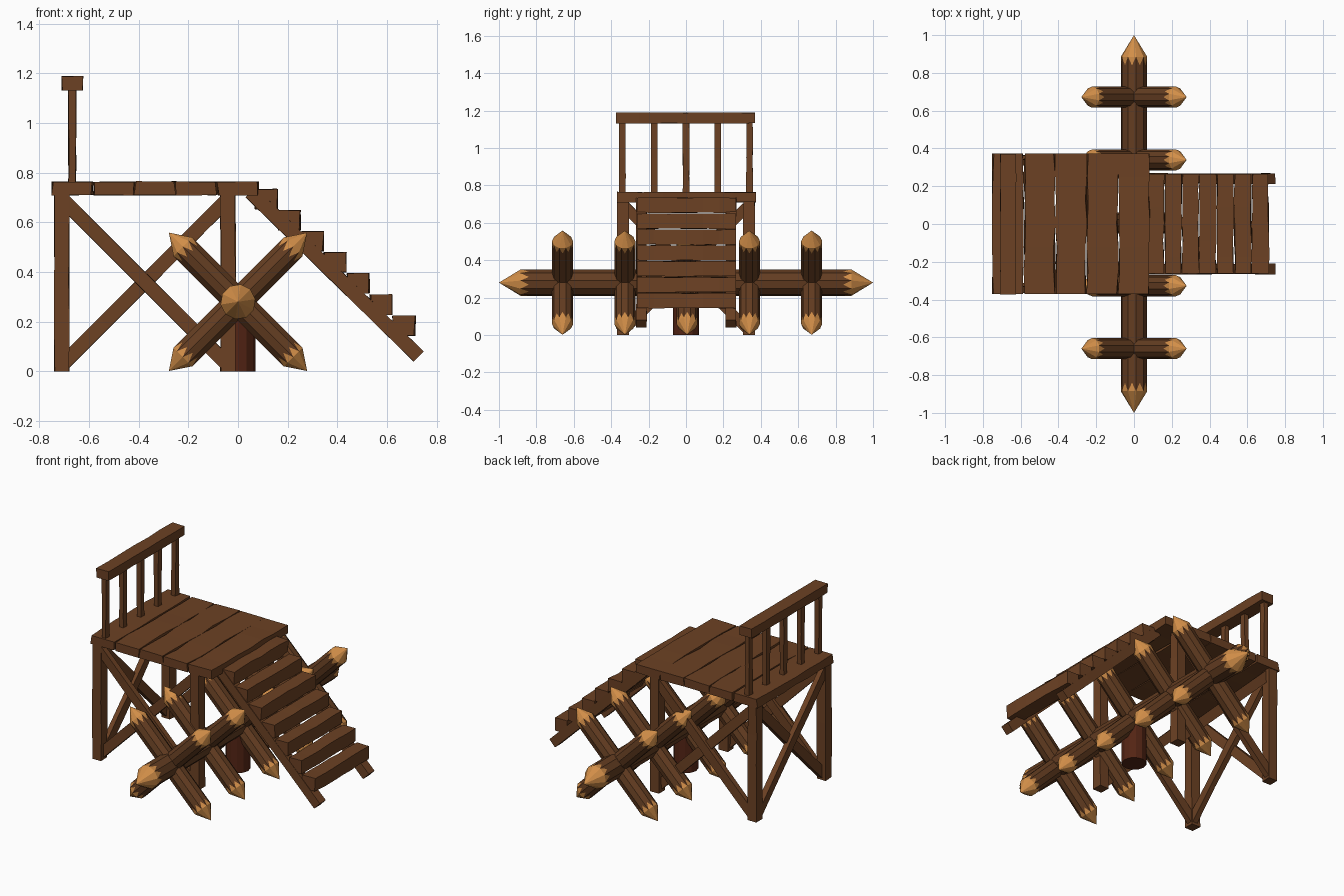
import bpy, bmesh, math, random
from mathutils import Vector

if "Cube" in bpy.data.objects:
    bpy.data.objects.remove(bpy.data.objects["Cube"])

random.seed(4)


def material(name, rgb):
    m = bpy.data.materials.new(name)
    m.diffuse_color = (*rgb, 1)
    m.use_nodes = True
    m.node_tree.nodes["Principled BSDF"].inputs["Base Color"].default_value = m.diffuse_color
    return m


PLANK = material("plank brown", (0.150, 0.053, 0.017))
BARK = material("bark brown", (0.125, 0.046, 0.015))
CUT = material("fresh cut wood", (0.64, 0.27, 0.065))
POST = material("dark red wood", (0.088, 0.018, 0.007))


def finish(name, bm, *mats):
    bmesh.ops.recalc_face_normals(bm, faces=bm.faces)
    me = bpy.data.meshes.new(name)
    bm.to_mesh(me)
    bm.free()
    for m in mats:
        me.materials.append(m)
    ob = bpy.data.objects.new(name, me)
    bpy.context.collection.objects.link(ob)
    return ob


def beam(name, p, q, side, ws, wn, rings=5, wobble=0.004):
    """Rough hewn beam from p to q; ws wide along side, wn along the other axis."""
    p, q, side = Vector(p), Vector(q), Vector(side)
    d = (q - p).normalized()
    n = d.cross(side).normalized()
    bm = bmesh.new()
    loops = []
    for i in range(rings):
        c = p.lerp(q, i / (rings - 1))
        loop = []
        for a, b in ((-1, -1), (1, -1), (1, 1), (-1, 1)):
            ja, jb = random.uniform(-wobble, 0.3 * wobble), random.uniform(-wobble, 0.3 * wobble)
            loop.append(bm.verts.new(c + side * a * (ws / 2 + ja) + n * b * (wn / 2 + jb * 0.4)))
        loops.append(loop)
    for l0, l1 in zip(loops, loops[1:]):
        for k in range(4):
            bm.faces.new((l0[k], l0[(k + 1) % 4], l1[(k + 1) % 4], l1[k]))
    bm.faces.new(loops[0])
    bm.faces.new(loops[-1])
    return finish(name, bm, PLANK)


def stake(name, centre, axis, half, r, cone, tooth, sides=10):
    """Log sharpened at both ends, with a zigzag edge between bark and cut wood."""
    centre, axis = Vector(centre), Vector(axis).normalized()
    u = axis.orthogonal().normalized()
    if abs(axis.y) < 0.5:
        u = Vector((0, 1, 0))
    v = axis.cross(u)
    count = sides * 2
    bm = bmesh.new()

    def ring(t):
        out = []
        for k in range(count):
            rad = r if k % 2 == 0 else r * math.cos(math.pi / sides)
            a = math.tau * k / count
            out.append(bm.verts.new(centre + axis * t + (u * math.cos(a) + v * math.sin(a)) * rad))
        return out

    bases = []
    for s in (-1, 1):
        base, rim = ring(s * (half - cone - tooth)), ring(s * (half - cone))
        apex = bm.verts.new(centre + axis * s * half)
        bases.append(base)
        for k in range(count):
            j = (k + 1) % count
            bm.faces.new((rim[k], rim[j], apex)).material_index = 1
            low, other = (j, k) if k % 2 == 0 else (k, j)   # teeth point at odd vertices
            bm.faces.new((rim[k], rim[j], base[low])).material_index = 1
            bm.faces.new((rim[other], base[low], base[other]))
    for k in range(count):
        j = (k + 1) % count
        bm.faces.new((bases[0][k], bases[0][j], bases[1][j], bases[1][k]))
    return finish(name, bm, BARK, CUT)


X, Y = (1, 0, 0), (0, 1, 0)

# Platform planks
for i in range(5):
    x = -0.667 + i * 0.1667
    beam(f"platform_plank_{i+1}", (x, -0.37, 0.737), (x, 0.373, 0.737), X, 0.166, 0.056, 7, 0.009)

# Corner legs
for x in (-0.71, -0.04):
    for y in (-0.337, 0.337):
        beam("platform_leg", (x, y, 0), (x, y, 0.712), X, 0.062, 0.062)

# Cross braces on both long sides and the back
for y in (-0.337, 0.337):
    beam("side_brace", (-0.70, y - 0.01, 0.685), (-0.05, y - 0.01, 0.035), Y, 0.035, 0.058)
    beam("side_brace", (-0.70, y + 0.01, 0.035), (-0.05, y + 0.01, 0.685), Y, 0.035, 0.058)
beam("back_brace", (-0.72, -0.325, 0.685), (-0.72, 0.325, 0.035), X, 0.035, 0.058)
beam("back_brace", (-0.70, -0.325, 0.035), (-0.70, 0.325, 0.685), X, 0.035, 0.058)

# Railing
for i in range(5):
    y = -0.34 + i * 0.17
    beam("railing_post", (-0.668, y, 0.755), (-0.668, y, 1.14), X, 0.032, 0.036)
beam("railing_top", (-0.667, -0.373, 1.16), (-0.667, 0.37, 1.16), X, 0.086, 0.058, 7)

# Stairs: two stringers and seven treads
for y in (-0.238, 0.24):
    beam("stair_stringer", (0.05, y, 0.722), (0.728, y, 0.06), Y, 0.058, 0.058)
for i in range(7):
    x, z = 0.114 + i * 0.0925, 0.694 - i * 0.085
    beam(f"stair_tread_{i+1}", (x, -0.263, z), (x, 0.266, z), X, 0.092, 0.082, 7, 0.007)

# Spiked barrier: long log with five pairs of crossed stakes
stake("barrier_log", (0, 0, 0.28), Y, 1.0, 0.071, 0.115, 0.045)
for i in range(5):
    y = -0.66 + i * 0.333
    for s in (-1, 1):
        stake("barrier_stake", (0, y, 0.28), (s, 0, 1), 0.394, 0.056, 0.08, 0.04)

# Short round post under the log
bm = bmesh.new()
bmesh.ops.create_cone(bm, cap_ends=True, segments=12, radius1=0.07, radius2=0.07, depth=0.28)
bmesh.ops.translate(bm, verts=bm.verts, vec=(0, 0, 0.14))
finish("support_post", bm, POST)
